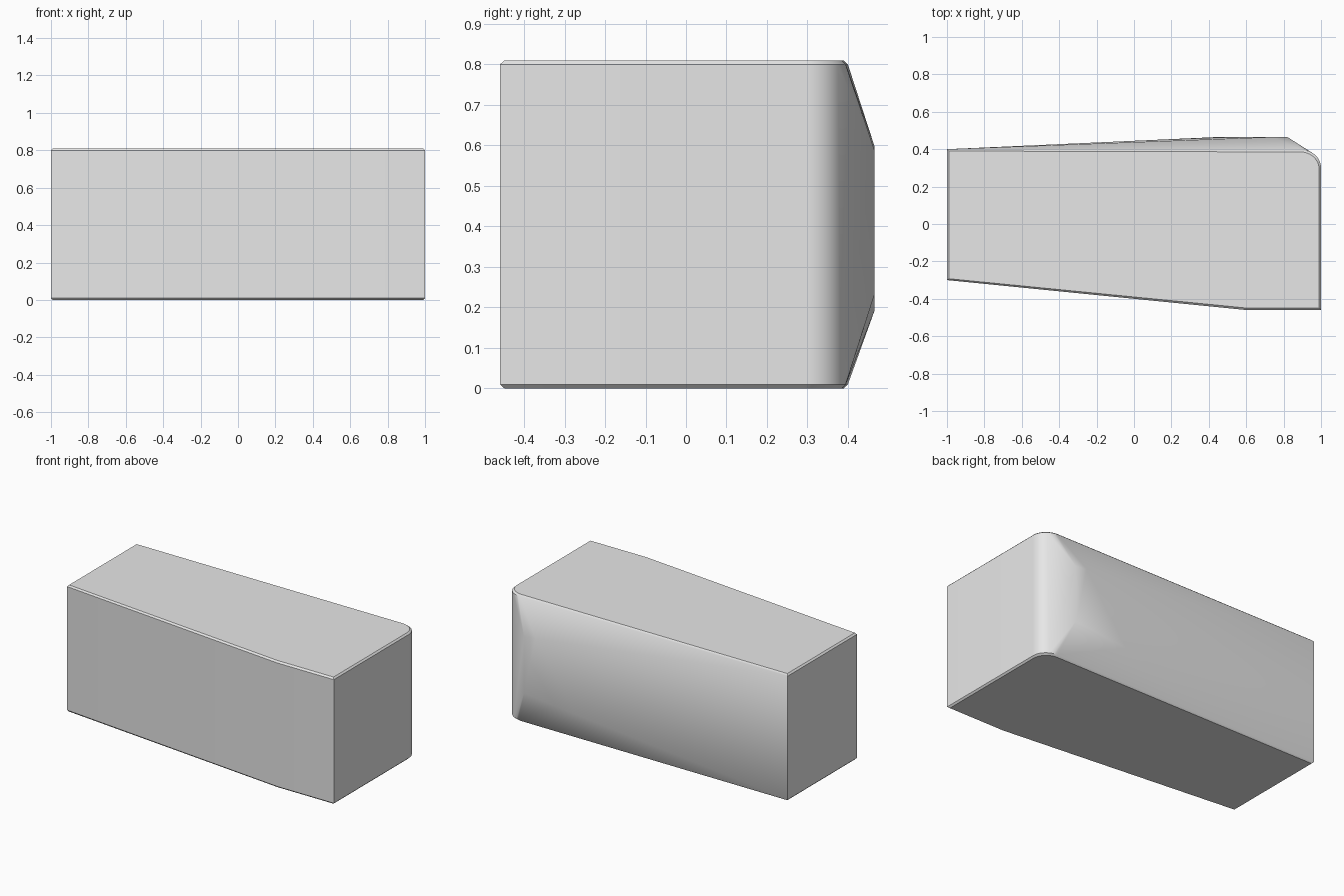
import bpy, bmesh, math

cube = bpy.data.objects.get("Cube")
if cube:
    bpy.data.objects.remove(cube, do_unlink=True)

HEIGHT = 0.81
EDGE = 0.01

# One flat grey
grey = bpy.data.materials.new("plain_grey")
grey.use_nodes = True
colour = (0.8, 0.8, 0.8, 1)
grey.diffuse_color = colour
grey.node_tree.nodes["Principled BSDF"].inputs["Base Color"].default_value = colour

# Plan outline: tapered block with one rounded back corner
outline = [(-1, 0.4), (-1, -0.3), (0.6, -0.46), (1, -0.46)]
for i in range(13):
    a = math.radians(90 * i / 12)
    outline.append((0.9 + 0.1 * math.cos(a), 0.3 + 0.095 * math.sin(a)))

# Slightly shrunken rings at top and bottom form the eased edges
bm = bmesh.new()
for z, inset in ((0, EDGE), (EDGE, 0), (HEIGHT - EDGE, 0), (HEIGHT, EDGE)):
    for x, y in outline:
        bm.verts.new((x * (1 - inset), y * (1 - 2.5 * inset), z))

# Raised flat patch on the back, faceted down to the outline
for x, z in ((0.82, 0.59), (0.82, 0.23), (0.74, 0.60), (0.45, 0.19)):
    bm.verts.new((x, 0.465, z))

hull = bmesh.ops.convex_hull(bm, input=bm.verts[:])
loose = {v for v in hull["geom_interior"] + hull["geom_unused"]
         if isinstance(v, bmesh.types.BMVert)}
bmesh.ops.delete(bm, geom=list(loose), context="VERTS")
bmesh.ops.dissolve_limit(bm, angle_limit=math.radians(0.5),
                         verts=bm.verts[:], edges=bm.edges[:])
bmesh.ops.recalc_face_normals(bm, faces=bm.faces[:])

mesh = bpy.data.meshes.new("block")
bm.to_mesh(mesh)
bm.free()
mesh.materials.append(grey)
block = bpy.data.objects.new("block", mesh)
bpy.context.collection.objects.link(block)

# Smooth rounding, crisp main edges
bpy.context.view_layer.objects.active = block
block.select_set(True)
bpy.ops.object.shade_smooth_by_angle(angle=math.radians(30))
